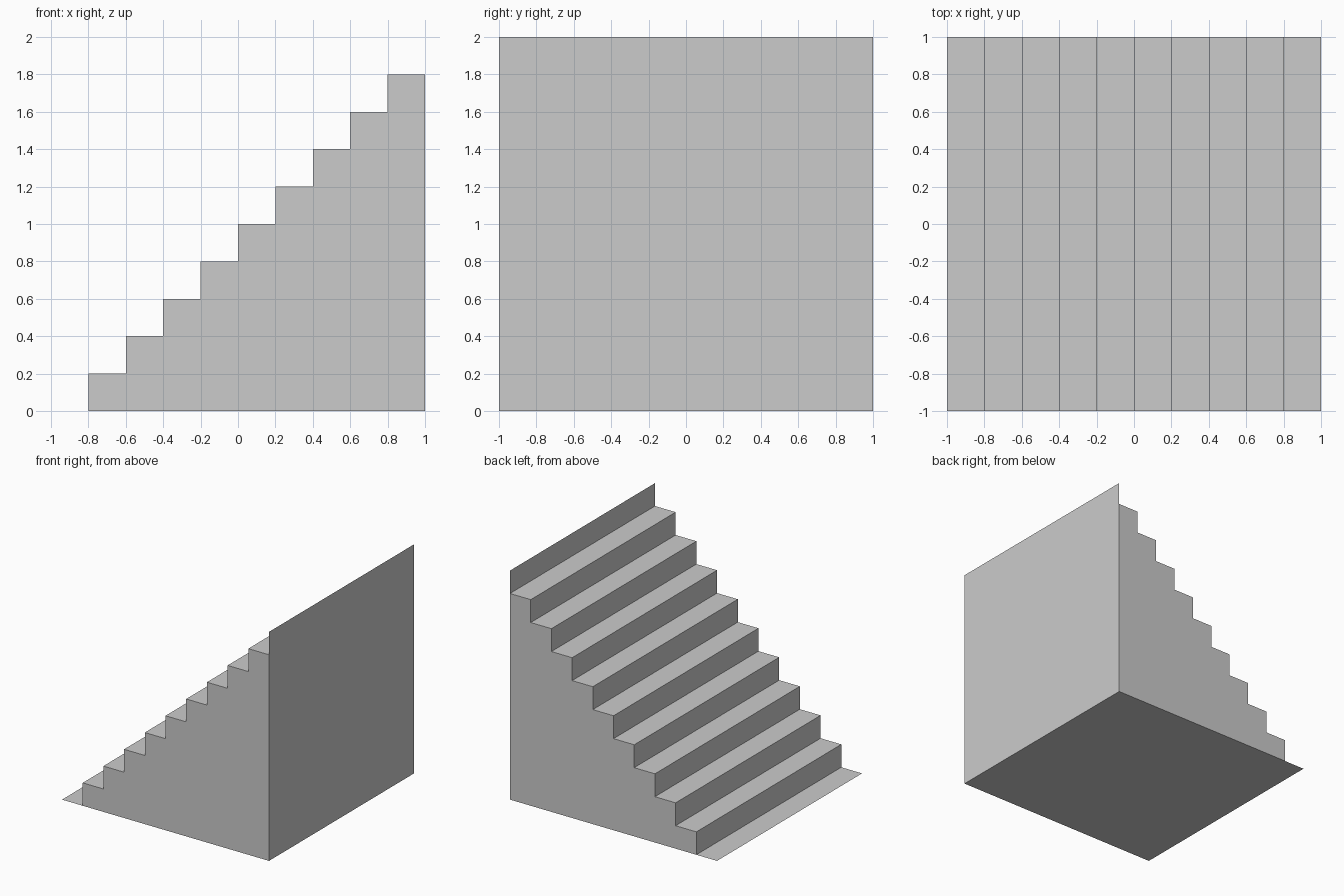
import bpy, bmesh

if "Cube" in bpy.data.objects:
    bpy.data.objects.remove(bpy.data.objects["Cube"])

STEPS = 10
SIZE = 2.0 / STEPS

# Stair profile in x/z: a tread and a riser per step, then the tall back wall and base
profile = [(-1.0, 0.0)]
for i in range(STEPS):
    x = -1.0 + (i + 1) * SIZE
    profile += [(x, i * SIZE), (x, (i + 1) * SIZE)]
profile.append((1.0, 0.0))

bm = bmesh.new()
front = [bm.verts.new((x, -1.0, z)) for x, z in profile]
back = [bm.verts.new((x, 1.0, z)) for x, z in profile]

# Treads, risers, back wall and base (lowest tread and top riser are thin sheets)
n = len(profile)
for a in range(n):
    b = (a + 1) % n
    bm.faces.new((front[a], front[b], back[b], back[a]))

# Stepped side walls, leaving out the tips of the two thin sheets
side = [i for i in range(n) if i not in (0, n - 2)]
bm.faces.new([front[i] for i in reversed(side)])
bm.faces.new([back[i] for i in side])

mesh = bpy.data.meshes.new("staircase")
bm.to_mesh(mesh)
bm.free()
bpy.context.collection.objects.link(bpy.data.objects.new("staircase", mesh))
